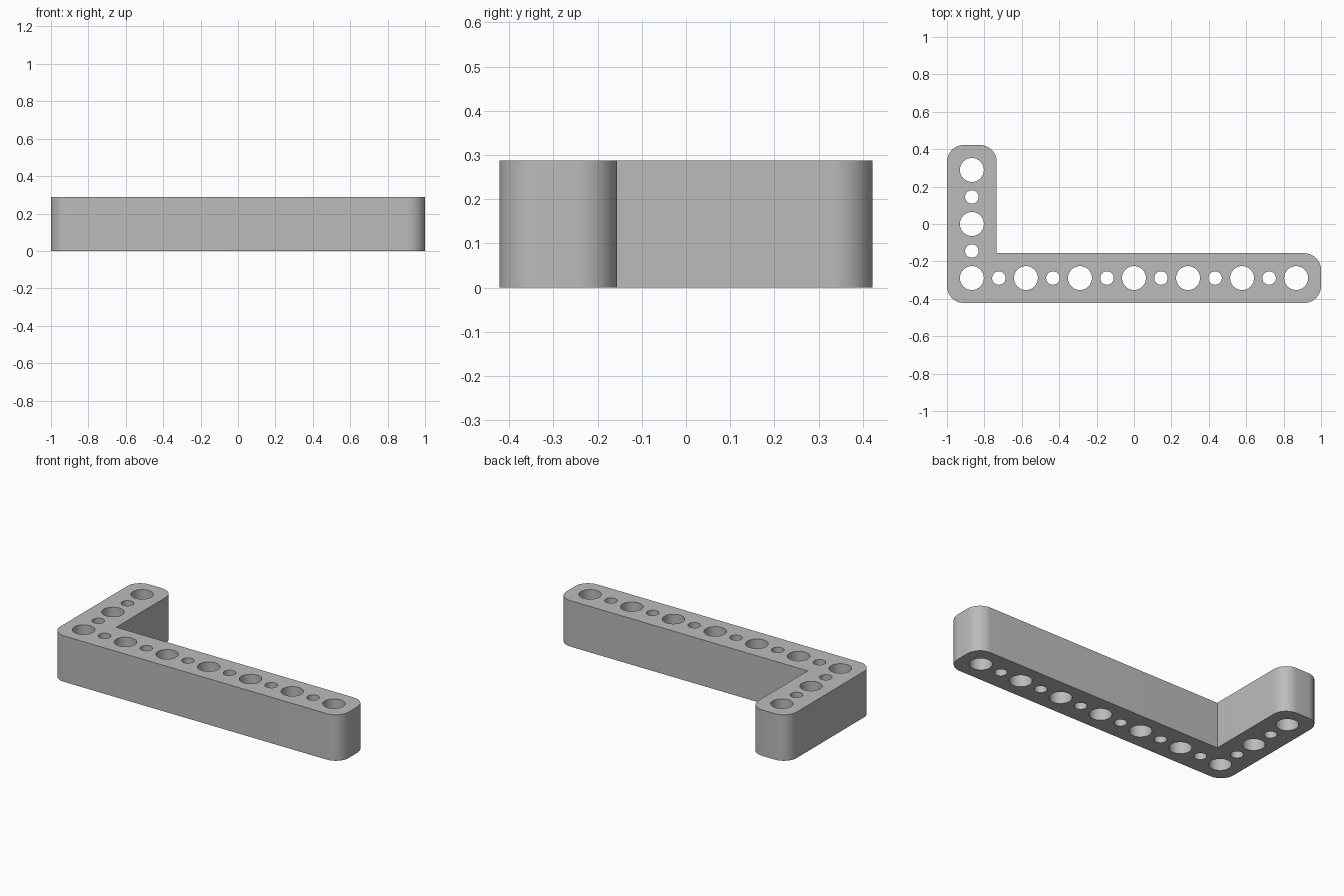
import bpy, bmesh
from math import cos, sin, pi, radians

cube = bpy.data.objects.get("Cube")
if cube:
    bpy.data.objects.remove(cube, do_unlink=True)

PITCH = 0.289            # spacing between large holes
WIDTH = 2 - 6 * PITCH    # width of each arm
HEIGHT = 0.288
X0, Y0 = -1, -(2 * PITCH + WIDTH) / 2
XI, YI = X0 + WIDTH, Y0 + WIDTH      # inner corner
CORNER, BIG, SMALL = 0.09, 0.064, 0.036


def arc(cx, cy, r, start, sweep, steps):
    return [(cx + r * cos(start + sweep * i / steps),
             cy + r * sin(start + sweep * i / steps)) for i in range(steps + 1)]


def add_loop(curve, points):
    spline = curve.splines.new("POLY")
    spline.points.add(len(points) - 1)
    for p, (x, y) in zip(spline.points, points):
        p.co = (x, y, 0, 1)
    spline.use_cyclic_u = True


# L-shaped outline: rounded outer corners, sharp inner corner
corners = [(X0, Y0, 1, 1, pi), (1, Y0, -1, 1, 1.5 * pi), (1, YI, -1, -1, 0), None,
           (XI, -Y0, -1, -1, 0), (X0, -Y0, 1, -1, 0.5 * pi)]
outline = []
for c in corners:
    if c is None:
        outline.append((XI, YI))
    else:
        x, y, sx, sy, start = c
        outline += arc(x + sx * CORNER, y + sy * CORNER, CORNER, start, pi / 2, 12)

profile = bpy.data.curves.new("bracket_profile", "CURVE")
profile.dimensions = "2D"
profile.fill_mode = "BOTH"
profile.extrude = HEIGHT / 2
add_loop(profile, outline)

# Alternating large and small holes along both arms
cx, cy = X0 + WIDTH / 2, Y0 + WIDTH / 2
steps = [(i, 0) for i in range(13)] + [(0, j) for j in range(1, 5)]
for i, j in steps:
    r = SMALL if (i + j) % 2 else BIG
    add_loop(profile, arc(cx + i * PITCH / 2, cy + j * PITCH / 2, r, 0, 2 * pi, 40)[:-1])

bracket = bpy.data.objects.new("angle_bracket", profile)
bpy.context.collection.objects.link(bracket)
bpy.ops.object.select_all(action="DESELECT")
bracket.select_set(True)
bpy.context.view_layer.objects.active = bracket
bpy.ops.object.convert(target="MESH")
bracket = bpy.context.object

# Weld the caps to the walls and stand the part on the floor
bm = bmesh.new()
bm.from_mesh(bracket.data)
bmesh.ops.remove_doubles(bm, verts=bm.verts, dist=0.0001)
bmesh.ops.translate(bm, verts=bm.verts, vec=(0, 0, HEIGHT / 2))
bmesh.ops.recalc_face_normals(bm, faces=bm.faces)
bm.to_mesh(bracket.data)
bm.free()
bpy.ops.object.shade_smooth_by_angle(angle=radians(30))

# Plain grey material
grey = bpy.data.materials.new("grey")
grey.use_nodes = True
grey.diffuse_color = (0.5, 0.5, 0.5, 1)
grey.node_tree.nodes["Principled BSDF"].inputs["Base Color"].default_value = (0.5, 0.5, 0.5, 1)
bracket.data.materials.clear()
bracket.data.materials.append(grey)
